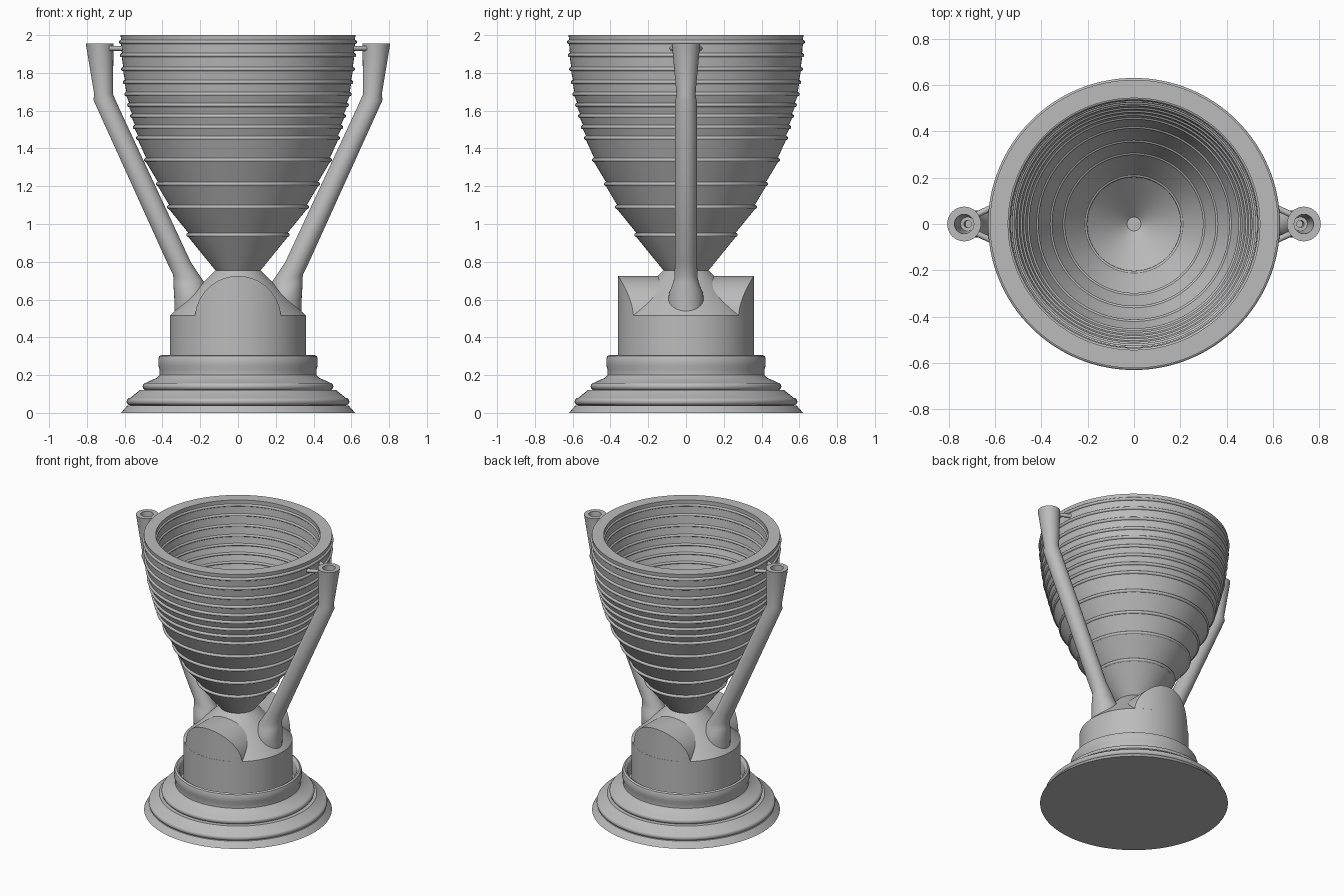
import bpy, bmesh
from math import cos, sin, pi, sqrt, radians
from mathutils import Vector

cube = bpy.data.objects.get("Cube")
if cube:
    bpy.data.objects.remove(cube, do_unlink=True)

grey = bpy.data.materials.new("plain grey")
grey.use_nodes = True
grey.diffuse_color = (0.5, 0.5, 0.5, 1)
grey.node_tree.nodes["Principled BSDF"].inputs["Base Color"].default_value = (0.5, 0.5, 0.5, 1)


def finish(name, bm, angle=35):
    bmesh.ops.recalc_face_normals(bm, faces=bm.faces)
    mesh = bpy.data.meshes.new(name)
    bm.to_mesh(mesh)
    bm.free()
    mesh.shade_smooth()
    mesh.set_sharp_from_angle(angle=radians(angle))
    mesh.materials.append(grey)
    obj = bpy.data.objects.new(name, mesh)
    bpy.context.collection.objects.link(obj)
    return obj


def loft(name, sections, n, side=1):
    """Skin elliptical rings (centre x, z, radius x, radius y, tilt), capped at both ends."""
    bm = bmesh.new()
    rings = []
    for cx, z, rx, ry, tilt in sections:
        rings.append([bm.verts.new((side * (cx + rx * cos(a)), ry * sin(a), z + tilt * rx * cos(a)))
                      for a in (2 * pi * i / n for i in range(n))])
    for low, high in zip(rings, rings[1:]):
        for i in range(n):
            j = (i + 1) % n
            bm.faces.new((low[i], low[j], high[j], high[i]))
    bm.faces.new(rings[0])
    bm.faces.new(rings[-1])
    return finish(name, bm)


def lathe(name, profile, n=96):
    return loft(name, [(0, z, r, r, 0) for r, z in profile], n)


def bead(r, z, size, sign=1, steps=6):
    """Half-round bead standing out (sign 1) or into the bowl (sign -1)."""
    angles = [-pi / 2 + pi * i / steps for i in range(steps + 1)]
    return [(r + sign * size * cos(a), z + size * sin(a)) for a in angles]


# Stepped base with two beads and a raised collar
lathe("base", [(0.62, 0), (0.585, 0.04)] + bead(0.57, 0.06, 0.02)
      + [(0.52, 0.12)] + bead(0.485, 0.14, 0.02)
      + [(0.47, 0.168), (0.43, 0.185), (0.415, 0.2), (0.415, 0.23), (0.422, 0.25),
         (0.422, 0.285), (0.417, 0.3), (0.405, 0.307), (0.393, 0.3), (0.385, 0.285),
         (0.385, 0.2)])

# Pedestal drum with a conical shoulder
lathe("pedestal", [(0.36, 0.15), (0.36, 0.515), (0.12, 0.755)])

# Arched block running front to back, trimmed to the drum
bm = bmesh.new()
rows = []
arch_r, arch_z, drum_r, steps = 0.228, 0.497, 0.3595, 40
for i in range(steps + 1):
    a = pi * i / steps
    x, z = arch_r * cos(a), arch_z + arch_r * sin(a)
    y = sqrt(drum_r ** 2 - x ** 2)
    rows.append([bm.verts.new(p) for p in
                 ((x, -y, arch_z - 0.03), (x, -y, z), (x, y, z), (x, y, arch_z - 0.03))])
for a, b in zip(rows, rows[1:]):
    for k in range(4):
        m = (k + 1) % 4
        bm.faces.new((a[k], a[m], b[m], b[k]))
bm.faces.new(rows[0])
bm.faces.new(rows[-1])
finish("pedestal_arch", bm)

# Hollow bowl with beads outside and inside
beads = [(0.263, 0.942), (0.365, 1.09), (0.424, 1.212), (0.487, 1.339), (0.529, 1.455),
         (0.546, 1.513), (0.561, 1.571), (0.576, 1.63), (0.591, 1.688), (0.599, 1.751),
         (0.608, 1.82), (0.615, 1.894), (0.619, 1.963)]
outer = [(0.12, 0.755)]
inner = []
for r, z in beads:
    outer += bead(r, z, 0.011)
    inner += bead(r - 0.035 - 0.065 * r, z, 0.009, -1)
lathe("bowl", outer + [(0.622, 2.0), (0.543, 2.0)] + inner[::-1] + [(0.03, 0.765)], 128)

# Handles: flared foot, slanted tube, neck and hollow cone at the top
handle = [(0.245, 0.5, 0.09, 0.09, 0), (0.245, 0.6, 0.092, 0.095, 0),
          (0.25, 0.64, 0.09, 0.088, 0.1), (0.256, 0.675, 0.086, 0.073, 0.18),
          (0.262, 0.712, 0.081, 0.062, 0.22), (0.314, 0.8, 0.063, 0.058, 0),
          (0.702, 1.645, 0.064, 0.058, 0.2), (0.711, 1.685, 0.05, 0.05, 0),
          (0.733, 1.955, 0.073, 0.075, 0), (0.733, 1.955, 0.042, 0.042, 0),
          (0.718, 1.75, 0.03, 0.03, 0), (0.718, 1.75, 0.016, 0.016, 0),
          (0.712, 1.68, 0.016, 0.016, 0)]
for side, label in ((1, "left"), (-1, "right")):
    loft(label + "_handle", handle, 32, side)
    # Pair of thin struts tying the handle to the bowl
    for way, place in ((-1, "front"), (1, "back")):
        start = Vector((side * 0.69, way * 0.035, 1.93))
        end = Vector((side * 0.605, way * 0.075, 1.93))
        axis = end - start
        bm = bmesh.new()
        bmesh.ops.create_cone(bm, cap_ends=True, segments=16, radius1=0.013,
                              radius2=0.013, depth=axis.length)
        strut = finish(f"{label}_{place}_strut", bm)
        strut.location = (start + end) / 2
        strut.rotation_mode = "QUATERNION"
        strut.rotation_quaternion = axis.to_track_quat("Z", "Y")
